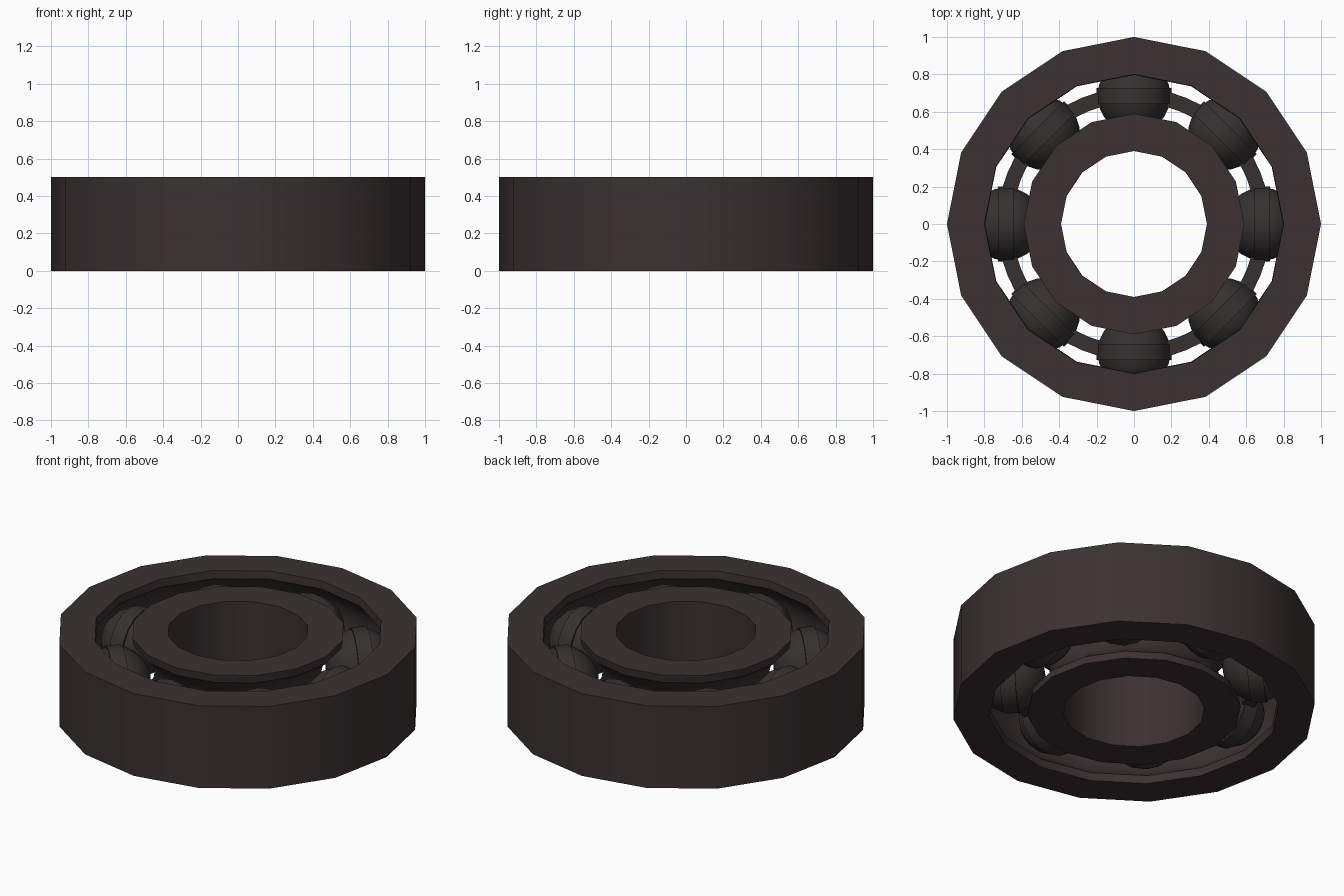
import bpy, bmesh, math
from mathutils import Matrix, Vector

if "Cube" in bpy.data.objects:
    bpy.data.objects.remove(bpy.data.objects["Cube"])

SIDES = 16
MID_R, MID_Z = 0.69, 0.25      # ball track centre


def material(name, color):
    m = bpy.data.materials.new(name)
    m.diffuse_color = (*color, 1)
    m.use_nodes = True
    m.node_tree.nodes["Principled BSDF"].inputs["Base Color"].default_value = m.diffuse_color
    return m


ring_mat = material("dark warm steel", (0.043, 0.031, 0.032))
ball_mat = material("dark grey steel", (0.036, 0.031, 0.030))


def finish(name, bm, mat):
    bmesh.ops.recalc_face_normals(bm, faces=bm.faces)
    me = bpy.data.meshes.new(name)
    bm.to_mesh(me)
    bm.free()
    ob = bpy.data.objects.new(name, me)
    bpy.context.collection.objects.link(ob)
    me.materials.append(mat)
    bpy.ops.object.select_all(action='DESELECT')
    ob.select_set(True)
    bpy.context.view_layer.objects.active = ob
    bpy.ops.object.shade_smooth_by_angle(angle=math.radians(32))
    return ob


def revolve(bm, profile, matrix=Matrix()):
    """Closed (radius, z) profile turned around z, then placed by matrix."""
    rows = []
    for i in range(SIDES):
        a = i * math.tau / SIDES
        rows.append([bm.verts.new(matrix @ Vector((r * math.cos(a), r * math.sin(a), z)))
                     for r, z in profile])
    n = len(profile)
    for i in range(SIDES):
        p, q = rows[i], rows[(i + 1) % SIDES]
        for j in range(n):
            k = (j + 1) % n
            bm.faces.new((p[j], q[j], q[k], p[k]))


def groove(sign):
    """Arc of the ball track, from the top lip to the bottom lip."""
    pts = []
    for i in range(7):
        a = math.radians(62 - i * 124 / 6)
        pts.append((MID_R + sign * 0.228 * math.cos(a), MID_Z + 0.228 * math.sin(a)))
    return pts


# Outer and inner races, each with a rounded track
bm = bmesh.new()
revolve(bm, [(1, 0), (1, 0.5), (0.8, 0.5)] + groove(1) + [(0.8, 0)])
finish("outer_race", bm, ring_mat)
bm = bmesh.new()
revolve(bm, [(0.39, 0), (0.39, 0.5), (0.59, 0.5)] + groove(-1) + [(0.59, 0)])
finish("inner_race", bm, ring_mat)

# Balls, cage collars and the bars joining the collars
cage = bmesh.new()
for i in range(8):
    a = i * math.tau / 8
    place = (Matrix.Rotation(a, 4, 'Z') @ Matrix.Translation((MID_R - 0.005, 0, MID_Z))
             @ Matrix.Rotation(math.pi / 2, 4, 'Y'))
    ball = bmesh.new()
    bmesh.ops.create_uvsphere(ball, u_segments=SIDES, v_segments=10, radius=0.196, matrix=place)
    finish(f"ball_{i + 1}", ball, ball_mat)
    revolve(cage, [(0.185, -0.043), (0.2, -0.043), (0.2, 0.043), (0.185, 0.043)], place)

    # bar: two straight pieces meeting halfway between neighbouring balls
    sections = []
    for deg in (15.5, 22.5, 29.5):
        b = a + math.radians(deg)
        sections.append([cage.verts.new((r * math.cos(b), r * math.sin(b), MID_Z + z))
                         for r, z in ((0.65, -0.05), (0.73, -0.05), (0.73, 0.05), (0.65, 0.05))])
    for p, q in zip(sections, sections[1:]):
        for j in range(4):
            k = (j + 1) % 4
            cage.faces.new((p[j], q[j], q[k], p[k]))
    cage.faces.new(sections[0])
    cage.faces.new(sections[-1][::-1])
finish("cage", cage, ball_mat)
